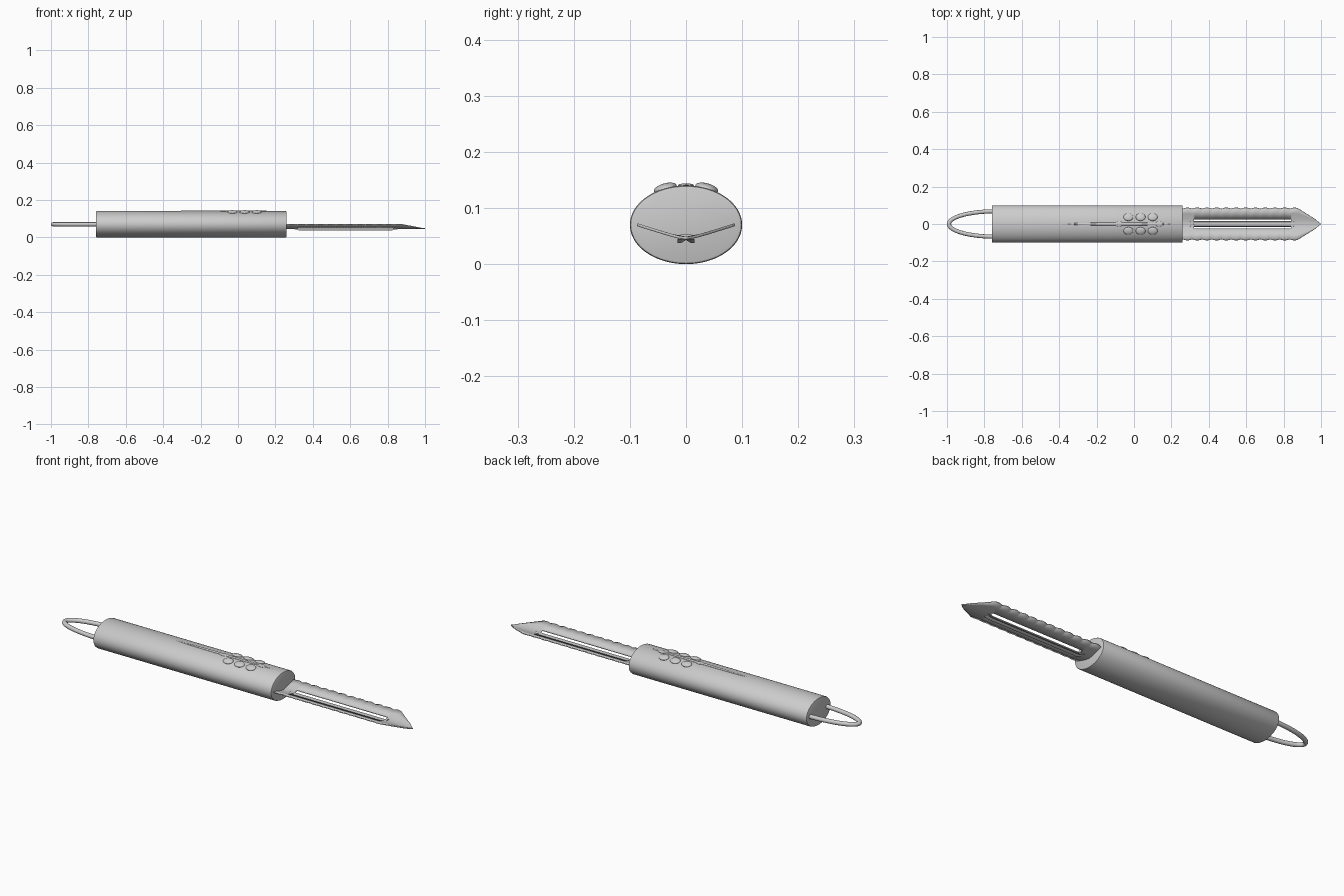
import bpy, bmesh, math
from mathutils import Matrix, Vector

if "Cube" in bpy.data.objects:
    bpy.data.objects.remove(bpy.data.objects["Cube"])

steel = bpy.data.materials.new("brushed_steel")
steel.diffuse_color = (0.6, 0.6, 0.6, 1)
steel.use_nodes = True
steel.node_tree.nodes["Principled BSDF"].inputs["Base Color"].default_value = steel.diffuse_color
CZ, RY, RZ = 0.07, 0.1, 0.07        # handle centre height and radii


def finish(name, bm, angle=35):
    bmesh.ops.recalc_face_normals(bm, faces=bm.faces)
    me = bpy.data.meshes.new(name)
    bm.to_mesh(me)
    bm.free()
    me.materials.append(steel)
    ob = bpy.data.objects.new(name, me)
    bpy.context.collection.objects.link(ob)
    bpy.ops.object.select_all(action='DESELECT')
    ob.select_set(True)
    bpy.context.view_layer.objects.active = ob
    bpy.ops.object.shade_smooth_by_angle(angle=math.radians(angle))
    return ob


def loft(bm, rings):
    """Join closed rings of points and cap both ends."""
    vs = [[bm.verts.new(p) for p in r] for r in rings]
    n = len(vs[0])
    for a, b in zip(vs, vs[1:]):
        for i in range(n):
            bm.faces.new((a[i], a[(i + 1) % n], b[(i + 1) % n], b[i]))
    bm.faces.new(vs[0])
    bm.faces.new(vs[-1])


# Handle: oval bar with softly rounded end rims
bm = bmesh.new()
N = 96
rings = []
for x, d in ((-0.76, 0.005), (-0.7585, 0.0015), (-0.755, 0),
             (0.255, 0), (0.2585, 0.0015), (0.26, 0.005)):
    rings.append([(x, (RY - d) * math.cos(2 * math.pi * i / N),
                   CZ + (RZ - d) * math.sin(2 * math.pi * i / N)) for i in range(N)])
loft(bm, rings)
finish("handle", bm)

# Hanging loop: round wire bent in a half oval
bm = bmesh.new()
rings = []
for k in range(49):
    t = math.pi * (k / 48 - 0.5)
    c = Vector((-0.74 - 0.249 * math.cos(t), 0.068 * math.sin(t), CZ))
    nrm = Vector((-0.068 * math.cos(t), 0.249 * math.sin(t), 0)).normalized()
    rings.append([c + 0.011 * (math.cos(a) * nrm + math.sin(a) * Vector((0, 0, 1)))
                  for a in (2 * math.pi * j / 16 for j in range(16))])
loft(bm, rings)
finish("hanging_loop", bm)


# Blade: shallow V sheet with wavy edges, a pointed tip and a long slot
def half_width(x):
    if x < 0.88:
        return 0.081 + 0.006 * abs(math.sin(math.pi * (x - 0.26) / 0.052))
    if x < 0.965:
        return 0.081 - 0.053 * (x - 0.88) / 0.085
    return max(0.0008, 0.028 * (1 - (x - 0.965) / 0.035))


SLOT = 0.026
xs = [0.2 + 0.8 * i / 200 for i in range(201)]
bm = bmesh.new()
grid = []
for x in xs:
    w = half_width(x)
    s = min(SLOT, w * 0.5)
    row = []
    for y in (-w, -(w + s) / 2, -s, 0, s, (w + s) / 2, w):
        z = 0.042 + 0.32 * math.sqrt(y * y + 0.0002)
        row.append(bm.verts.new((x, y, z)))
    grid.append(row)
for i in range(200):
    for j in range(6):
        if j in (2, 3) and 0.318 < xs[i] < 0.838:
            continue
        bm.faces.new((grid[i][j], grid[i + 1][j], grid[i + 1][j + 1], grid[i][j + 1]))
blade = finish("blade", bm, 30)
m = blade.modifiers.new("thickness", 'SOLIDIFY')
m.thickness = 0.005
m.offset = 0

# Peeling bar in the slot, dropped slightly below the blade
bm = bmesh.new()
prof = [(-0.015, 0.038), (-0.008, 0.038), (0, 0.043), (0.008, 0.038),
        (0.015, 0.038), (0.012, 0.046), (0, 0.048), (-0.012, 0.046)]
rings = []
for x, dz in ((0.3, 0.006), (0.325, 0), (0.825, 0), (0.856, 0.006)):
    rings.append([(x, y, z + dz) for y, z in prof])
loft(bm, rings)
finish("peeling_bar", bm)


# Thumb grip: flattened pads lying on the handle surface
def pad(name, x, y, rx, ry, rz):
    z = CZ + RZ * math.sqrt(1 - (y / RY) ** 2)
    tilt = -math.atan2(y / RY ** 2, (z - CZ) / RZ ** 2)
    bm = bmesh.new()
    bmesh.ops.create_uvsphere(
        bm, u_segments=32, v_segments=16, radius=1,
        matrix=Matrix.Translation((x, y, z)) @ Matrix.Rotation(tilt, 4, 'X')
        @ Matrix.Diagonal((rx, ry, rz, 1)))
    finish(name, bm)


for side in (-1, 1):
    for x in (-0.03, 0.035, 0.1):
        pad("thumb_pad", x, side * 0.037, 0.026, 0.021, 0.009)
for x in (-0.08, 0.135):
    pad("grip_end_pad", x, 0, 0.02, 0.014, 0.004)
pad("grip_ridge", -0.08, 0, 0.28, 0.008, 0.004)
